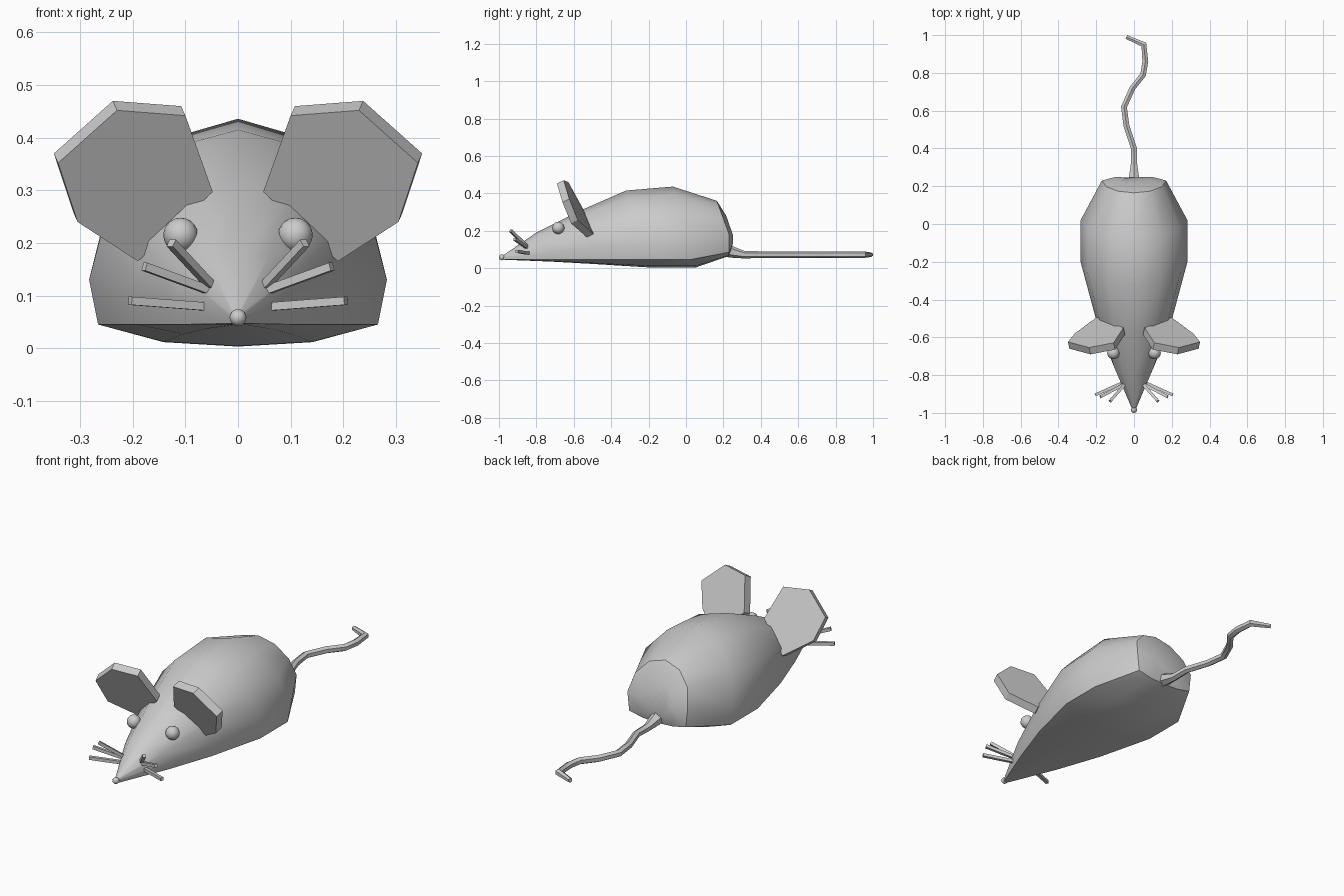
import bpy, bmesh, math
from mathutils import Vector

if "Cube" in bpy.data.objects:
    bpy.data.objects.remove(bpy.data.objects["Cube"])


def make(name, bm, smooth=None):
    bmesh.ops.recalc_face_normals(bm, faces=bm.faces[:])
    me = bpy.data.meshes.new(name)
    bm.to_mesh(me)
    bm.free()
    ob = bpy.data.objects.new(name, me)
    bpy.context.collection.objects.link(ob)
    if smooth:
        bpy.ops.object.select_all(action='DESELECT')
        ob.select_set(True)
        bpy.context.view_layer.objects.active = ob
        bpy.ops.object.shade_smooth_by_angle(angle=math.radians(smooth))
    return ob


def loft(name, rings, smooth=None):
    bm = bmesh.new()
    vs = [[bm.verts.new(p) for p in r] for r in rings]
    n = len(vs[0])
    for a, b in zip(vs, vs[1:]):
        for i in range(n):
            bm.faces.new((a[i], a[(i + 1) % n], b[(i + 1) % n], b[i]))
    bm.faces.new(vs[0])
    bm.faces.new(vs[-1])
    return make(name, bm, smooth)


def tube(path, radii, sides):
    pts = [Vector(p) for p in path]
    rings = []
    for i, p in enumerate(pts):
        t = (pts[min(i + 1, len(pts) - 1)] - pts[max(i - 1, 0)]).normalized()
        u = t.cross(Vector((0, 0, 1))).normalized()
        v = u.cross(t)
        angs = [2 * math.pi * (k + 0.5) / sides for k in range(sides)]
        rings.append([p + radii[i] * (math.cos(a) * u + math.sin(a) * v) for a in angs])
    return rings


def ball(name, loc, r):
    bm = bmesh.new()
    bmesh.ops.create_uvsphere(bm, u_segments=16, v_segments=10, radius=r)
    bmesh.ops.translate(bm, verts=bm.verts[:], vec=loc)
    make(name, bm, 60)


# body: slanted rings, rounded back over a flat-sided belly
def body_ring(yt, ym, yb, w, zt, zm, zc, zb):
    half = [(0, yt, zt)]
    for d in (30, 60):
        s, c = math.sin(math.radians(d)), math.cos(math.radians(d))
        half.append((w * s, ym + (yt - ym) * c, zm + (zt - zm) * c))
    half += [(w, ym, zm), (w * .94, ym, zc), (w * .5, yb, zb + (zc - zb) * .2), (0, yb, zb)]
    return half + [(-x, y, z) for x, y, z in half[-2:0:-1]]


stations = [
    (-.975, -.975, -.975, .012, .07, .058, .047, .045),
    (-.8, -.72, -.72, .12, .19, .085, .045, .035),
    (-.56, -.49, -.49, .205, .31, .11, .045, .022),
    (-.32, -.2, -.2, .283, .415, .13, .045, .004),
    (-.07, .02, .05, .283, .436, .13, .045, .003),
    (.165, .23, .23, .17, .36, .18, .085, .065),
    (.215, .25, .245, .095, .28, .18, .13, .11),
]
loft("body", [body_ring(*s) for s in stations], 40)

# nose
ball("nose", (0, -.984, .058), .016)

# tail with flared root
tail = [(0, .22, .095), (0, .25, .085), (0, .31, .072), (0, .4, .072), (-.04, .52, .072),
        (-.053, .62, .072), (-.008, .72, .072), (.048, .79, .072), (.06, .86, .072),
        (.052, .95, .072), (-.04, .99, .072)]
loft("tail", tube(tail, [.036, .03, .02] + [.018] * 7 + [.012], 6), 30)

# paired parts
ear = [(.048, -.585, .297), (.1, -.665, .442), (.23, -.69, .452),
       (.342, -.66, .352), (.305, -.615, .24), (.19, -.53, .165)]
whiskers = [((.045, -.845, .112), (.127, -.938, .2)),
            ((.055, -.85, .11), (.178, -.915, .155)),
            ((.06, -.84, .079), (.205, -.905, .09))]
for s, side in ((1, "right"), (-1, "left")):
    front = [Vector((s * x, y, z)) for x, y, z in ear]
    back = [p + Vector((s * .008, .036, .018)) for p in front]
    loft("ear_" + side, [front, back])
    ball("eye_" + side, (s * .109, -.683, .215), .033)
    for i, (a, b) in enumerate(whiskers):
        path = [(s * p[0], p[1], p[2]) for p in (a, b)]
        loft(f"whisker_{side}_{i + 1}", tube(path, [.011, .011], 4))
